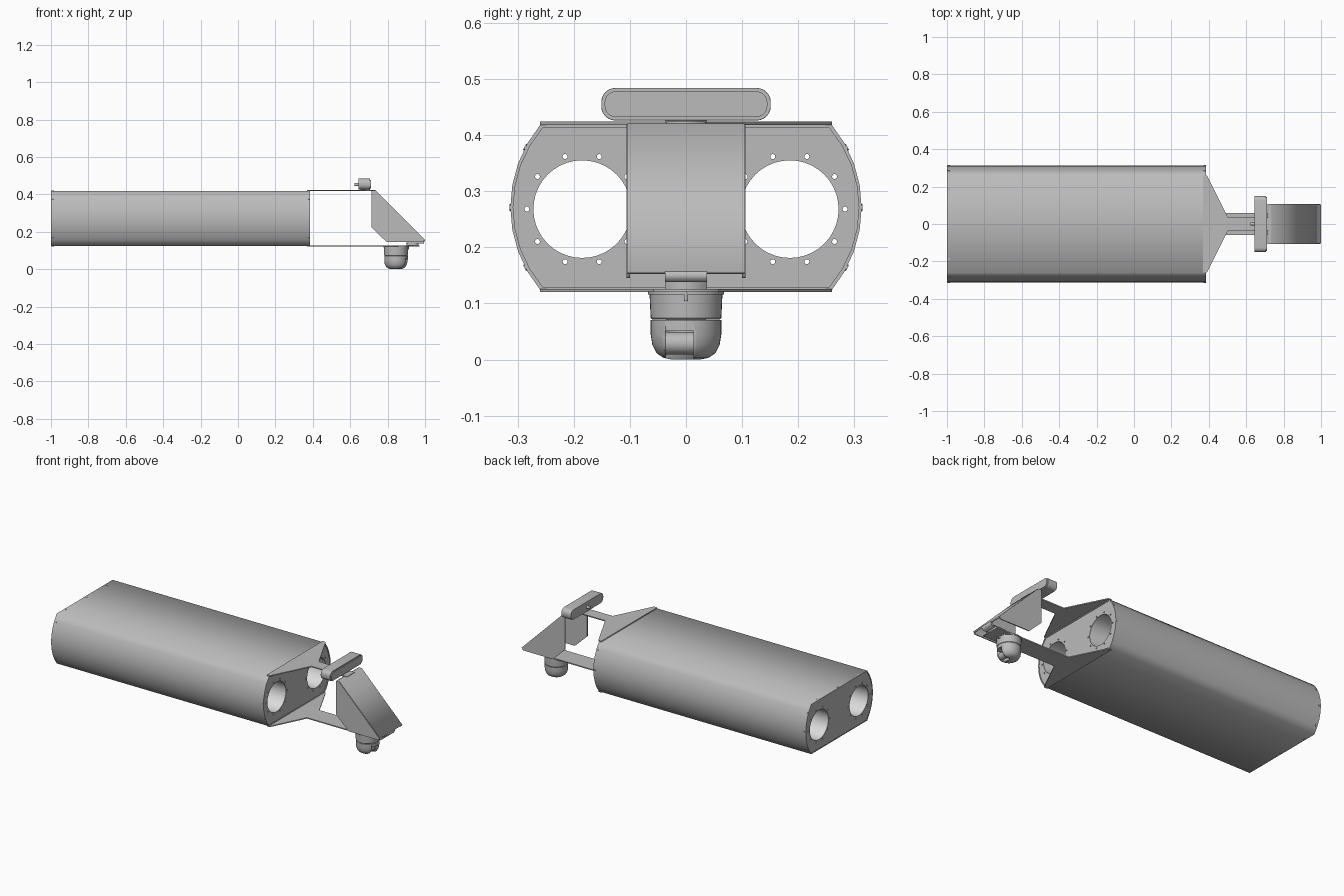
import bpy, bmesh, math
from mathutils import Matrix, Vector

cube = bpy.data.objects.get("Cube")
if cube:
    bpy.data.objects.remove(cube, do_unlink=True)


def material(name, value):
    m = bpy.data.materials.new(name)
    m.use_nodes = True
    col = (value, value, value, 1)
    m.diffuse_color = col
    m.node_tree.nodes["Principled BSDF"].inputs["Base Color"].default_value = col
    return m


GREY = material("sheet_grey", 0.5)
LIGHT = material("liner_light_grey", 0.72)

# Sheet orientations: local xy of a profile to a world plane
AXES = {
    "x": Matrix(((0, 0, 1), (1, 0, 0), (0, 1, 0))).to_4x4(),
    "y": Matrix(((1, 0, 0), (0, 0, -1), (0, 1, 0))).to_4x4(),
    "z": Matrix.Identity(4),
}


def add_mesh(name, bm, mat=GREY, smooth=None):
    bmesh.ops.remove_doubles(bm, verts=bm.verts, dist=1e-5)
    bmesh.ops.recalc_face_normals(bm, faces=bm.faces)
    me = bpy.data.meshes.new(name)
    bm.to_mesh(me)
    bm.free()
    me.materials.append(mat)
    ob = bpy.data.objects.new(name, me)
    bpy.context.collection.objects.link(ob)
    if smooth:
        bpy.ops.object.select_all(action="DESELECT")
        ob.select_set(True)
        bpy.context.view_layer.objects.active = ob
        bpy.ops.object.shade_smooth_by_angle(angle=math.radians(smooth))
    return ob


def sheet(name, loops, axis, lo, hi, mat=GREY, smooth=None, bevel=0):
    """Fill outline loops (later ones are holes) and extrude from lo to hi."""
    cu = bpy.data.curves.new(name, "CURVE")
    cu.dimensions = "2D"
    cu.fill_mode = "BOTH"
    cu.extrude = (hi - lo) / 2
    for loop in loops:
        sp = cu.splines.new("POLY")
        sp.points.add(len(loop) - 1)
        for p, (a, b) in zip(sp.points, loop):
            p.co = (a, b, 0, 1)
        sp.use_cyclic_u = True
    tmp = bpy.data.objects.new("outline", cu)
    bpy.context.collection.objects.link(tmp)
    dg = bpy.context.evaluated_depsgraph_get()
    me = bpy.data.meshes.new_from_object(tmp.evaluated_get(dg))
    bpy.data.objects.remove(tmp, do_unlink=True)
    sign = -1 if axis == "y" else 1
    me.transform(AXES[axis] @ Matrix.Translation((0, 0, sign * (lo + hi) / 2)))
    bm = bmesh.new()
    bm.from_mesh(me)
    bpy.data.meshes.remove(me)
    ob = add_mesh(name, bm, mat, smooth)
    if bevel:
        mod = ob.modifiers.new("soft_edges", "BEVEL")
        mod.width, mod.segments = bevel, 2
    return ob


def box(name, x, y, z):
    return sheet(name, [[(x[0], y[0]), (x[1], y[0]), (x[1], y[1]), (x[0], y[1])]], "z", *z)


def circle(cx, cy, r, n):
    return [(cx + r * math.cos(math.tau * i / n), cy + r * math.sin(math.tau * i / n))
            for i in range(n)]


def lathe(name, profile, x):
    bm = bmesh.new()
    vs = [bm.verts.new((x + r, 0, z)) for r, z in profile]
    es = [bm.edges.new(pair) for pair in zip(vs, vs[1:])]
    bmesh.ops.spin(bm, geom=vs + es, cent=(x, 0, 0), axis=(0, 0, 1),
                   angle=math.tau, steps=40, use_duplicate=False)
    return add_mesh(name, bm, smooth=35)


def disc(name, pos, normal, r=0.006, depth=0.003):
    bm = bmesh.new()
    rot = Vector(normal).to_track_quat("Z", "Y").to_matrix().to_4x4()
    bmesh.ops.create_cone(bm, cap_ends=True, segments=12, radius1=r, radius2=r, depth=depth,
                          matrix=Matrix.Translation(pos) @ rot)
    return add_mesh(name, bm)


# Hollow body: flat top and bottom with faceted bowed sides
MID, HALF, FLAT, BULGE = 0.271, 0.147, 0.26, 0.053
RAD = (HALF ** 2 + BULGE ** 2) / (2 * BULGE)
SWEEP = math.asin(HALF / RAD)


def body_outline(inset):
    pts = []
    for side in (1, -1):
        for i in range(9):
            a = SWEEP * (i / 4 - 1)
            y = FLAT + BULGE - RAD + RAD * math.cos(a) - inset
            pts.append((side * y, MID + side * RAD * math.sin(a) * (1 - inset / HALF)))
    return pts


sheet("body_shell", [body_outline(0), body_outline(0.005)], "x", -1, 0.385)

# End plates with two ports, each ringed by bolt holes
PORT_Y, PORT_Z, PORT_R = 0.185, 0.268, 0.087
holes = []
for s in (1, -1):
    holes.append(circle(s * PORT_Y, PORT_Z, PORT_R, 40))
    holes += [circle(y, z, 0.0045, 10) for y, z in circle(s * PORT_Y, PORT_Z, 0.0985, 10)]
for label, x in (("rear", -0.998), ("front", 0.376)):
    sheet(label + "_end_plate", [body_outline(0.004)] + holes, "x", x, x + 0.006)
for s, label in ((1, "back"), (-1, "near")):
    sheet(label + "_port_liner", [circle(s * PORT_Y, PORT_Z, PORT_R + 0.003, 40),
                                  circle(s * PORT_Y, PORT_Z, PORT_R, 40)],
          "x", -0.993, 0.377, LIGHT, 30)

# Fasteners along both ends of the body
for x in (-0.99, 0.378):
    for t in (-1, 0, 1):
        for s in (1, -1):
            disc("flat_screw", (x, t * 0.188, MID + s * HALF), (0, 0, s))
            a = t * SWEEP * 0.7
            y = FLAT + BULGE - RAD + RAD * math.cos(a)
            disc("side_screw", (x, s * y, MID + RAD * math.sin(a)),
                 (0, s * math.cos(a), math.sin(a)))


# Tapered arms reaching forward from the body
def arm(name, width, neck, tip, lo, hi):
    half = [(0.37, FLAT), (0.39, FLAT), (neck, width), (tip, width)]
    sheet(name, [half + [(x, -y) for x, y in reversed(half)]], "z", lo, hi)


arm("upper_arm", 0.035, 0.503, 0.735, 0.418, 0.424)
arm("lower_arm", 0.058, 0.49, 0.97, 0.12, 0.126)

# Sloped hood: two cheeks and a slanted front panel
cheek = [(0.715, 0.42), (0.733, 0.42), (0.995, 0.158), (0.99, 0.145), (0.795, 0.145), (0.715, 0.222)]
for s, label in ((1, "back"), (-1, "near")):
    lo, hi = sorted((s * 0.1, s * 0.106))
    sheet(label + "_hood_cheek", [cheek], "y", lo, hi)
sheet("hood_panel", [[(0.715, 0.414), (0.715, 0.421), (0.735, 0.421), (1.0, 0.157),
                      (0.993, 0.152), (0.732, 0.414)]], "y", -0.104, 0.104)
sheet("hood_tab", [[(0.9, 0.138), (0.9, 0.144), (0.98, 0.144), (0.989, 0.157),
                    (1.0, 0.157), (0.993, 0.138)]], "y", -0.037, 0.037)
box("hood_foot", (0.9, 0.965), (-0.037, 0.037), (0.125, 0.139))


# Rounded sensor bar on the upper arm
def rounded_bar(w, lo, hi, r):
    pts = []
    for k, (cy, cz) in enumerate(((w - r, hi - r), (r - w, hi - r), (r - w, lo + r), (w - r, lo + r))):
        for i in range(7):
            a = math.pi / 2 * (k + i / 6)
            pts.append((cy + r * math.cos(a), cz + r * math.sin(a)))
    return pts


sheet("sensor_bar", [rounded_bar(0.151, 0.426, 0.484, 0.025)], "x", 0.645, 0.707, smooth=35, bevel=0.005)
sheet("sensor_window", [rounded_bar(0.145, 0.432, 0.478, 0.02)], "x", 0.706, 0.711)
box("sensor_mount", (0.655, 0.705), (-0.037, 0.037), (0.422, 0.43))
sheet("sensor_knob", [circle(0, 0.452, 0.008, 16)], "x", 0.624, 0.647, smooth=35)

# Hanging camera: flange, housing and a rounded lower yoke
CAM = 0.845
lathe("camera_flange", [(0, 0.122), (0.068, 0.122), (0.068, 0.116), (0, 0.116)], CAM)
lathe("camera_housing", [(0, 0.117), (0.065, 0.117), (0.063, 0.074), (0.06, 0.071), (0, 0.071)], CAM)
yoke = lathe("camera_yoke", [(0, 0.072), (0.063, 0.07), (0.063, 0.045), (0.06, 0.026),
                             (0.052, 0.011), (0.04, 0.003), (0.025, 0), (0, 0)], CAM)
cutter = box("yoke_slot", (CAM + 0.005, CAM + 0.1), (-0.036, 0.013), (-0.05, 0.051))
mod = yoke.modifiers.new("slot", "BOOLEAN")
mod.object, mod.solver = cutter, "EXACT"
bpy.context.view_layer.objects.active = yoke
bpy.ops.object.modifier_apply(modifier="slot")
bpy.data.objects.remove(cutter, do_unlink=True)
sheet("camera_eye", [circle(CAM + 0.02, 0.029, 0.02, 24)], "y", -0.04, 0.017, smooth=35)
box("camera_latch", (CAM + 0.06, CAM + 0.069), (-0.004, 0.004), (0.104, 0.12))
